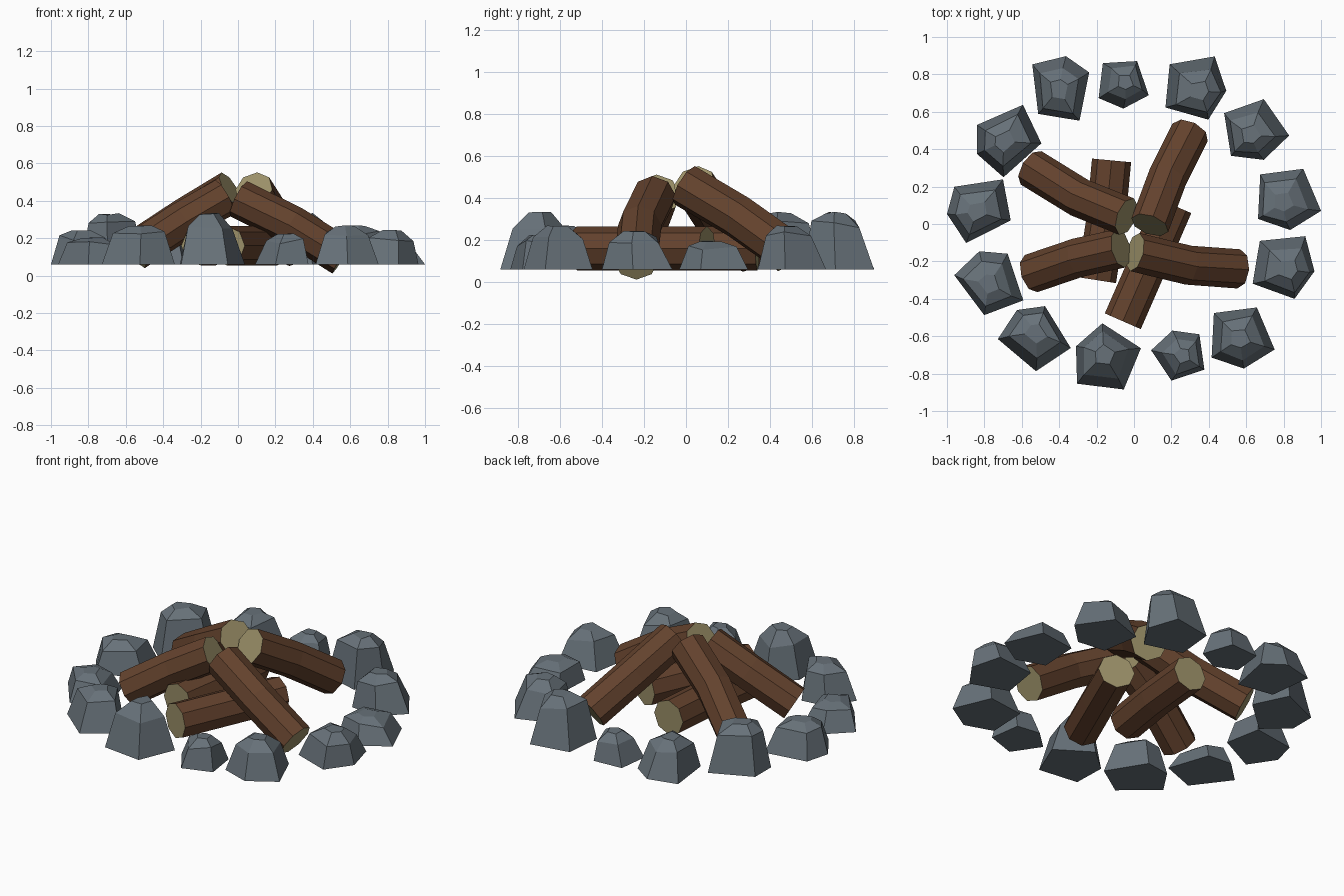
import bpy, bmesh, math, random
from mathutils import Vector, Matrix

cube = bpy.data.objects.get("Cube")
if cube:
    bpy.data.objects.remove(cube, do_unlink=True)
random.seed(4)


def material(name, colour):
    m = bpy.data.materials.new(name)
    m.use_nodes = True
    m.diffuse_color = (*colour, 1)
    bsdf = next(n for n in m.node_tree.nodes if n.type == "BSDF_PRINCIPLED")
    bsdf.inputs["Base Color"].default_value = (*colour, 1)
    bsdf.inputs["Roughness"].default_value = 0.9
    return m


BARK = material("bark brown", (0.125, 0.054, 0.026))
WOOD = material("cut wood", (0.33, 0.28, 0.14))
STONE = material("stone grey", (0.135, 0.165, 0.19))


def loft(name, rings, materials, cap_material):
    """Skin a stack of closed rings and cap both ends."""
    bm = bmesh.new()
    loops = [[bm.verts.new(p) for p in ring] for ring in rings]
    n = len(loops[0])
    for a, b in zip(loops, loops[1:]):
        for i in range(n):
            j = (i + 1) % n
            bm.faces.new((a[i], a[j], b[j], b[i]))
    for end in (loops[0], loops[-1]):
        bm.faces.new(end).material_index = cap_material
    bmesh.ops.recalc_face_normals(bm, faces=bm.faces)
    mesh = bpy.data.meshes.new(name)
    bm.to_mesh(mesh)
    bm.free()
    for m in materials:
        mesh.materials.append(m)
    obj = bpy.data.objects.new(name, mesh)
    bpy.context.collection.objects.link(obj)


def log(name, path, radius=0.105, sides=8):
    """Octagonal log bent at its middle point, with pale cut ends."""
    pts = [Vector(p) for p in path]
    rings = []
    for i, p in enumerate(pts):
        along = (pts[min(i + 1, len(pts) - 1)] - pts[max(i - 1, 0)]).normalized()
        side = along.cross(Vector((0, 0, 1))).normalized()
        up = side.cross(along)
        rings.append([p + radius * (up * math.cos(t) + side * math.sin(t))
                      for t in (math.tau * k / sides for k in range(sides))])
    loft(name, rings, [BARK, WOOD], 1)


# Two logs lying flat, four leaning on them
log("flat_log_right", [(-0.06, -0.52, 0.16), (0.08, -0.2, 0.16), (0.21, 0.1, 0.16)])
log("flat_log_left", [(-0.2, -0.3, 0.16), (-0.15, 0.02, 0.16), (-0.12, 0.34, 0.16)])
log("leaning_log_back_left", [(-0.55, 0.3, 0.14), (-0.29, 0.14, 0.31), (-0.04, 0.04, 0.46)])
log("leaning_log_back_right", [(0.3, 0.49, 0.14), (0.18, 0.25, 0.31), (0.085, -0.005, 0.46)])
log("leaning_log_front_left", [(-0.55, -0.265, 0.13), (-0.3, -0.18, 0.29), (-0.07, -0.13, 0.42)])
log("leaning_log_front_right", [(0.56, -0.24, 0.1), (0.29, -0.22, 0.27), (0.005, -0.15, 0.41)])

# Base outlines of the two kinds of stone
BLUNT = [(-0.14, 0.14), (0.09, 0.17), (0.185, -0.055), (0.02, -0.157), (-0.152, -0.098)]
KEEN = [(-0.088, 0.133), (0.062, 0.154), (0.2, -0.07), (0.014, -0.194), (-0.19, -0.022)]
GROUND = 0.06


def stone(name, outline, x, y, turn, size, top):
    """Tapered stone with an uneven shoulder and a small off-centre crown."""
    h = top - GROUND
    spin = Matrix.Rotation(math.radians(turn), 3, "Z")
    base = [spin @ Vector((px, py, 0)) * size for px, py in outline]
    lean = Vector((random.uniform(-0.02, 0.02), random.uniform(-0.02, 0.02), 0))
    rings = []
    for scale, level, wobble in ((1, 0, 0), (0.7, 0.76, 0.09), (0.3, 0.98, 0.02)):
        rings.append([Vector((x, y, GROUND)) + p * (scale + random.uniform(-wobble, wobble) / 2)
                      + lean * level
                      + Vector((0, 0, h * (level + random.uniform(-wobble, wobble))))
                      for p in base])
    loft(name, rings, [STONE], 0)


# Ring of stones: outline, centre, turn, size, top height
STONES = [
    (KEEN, -0.39, 0.74, -43, 1, 0.27),
    (BLUNT, -0.064, 0.742, -4, 0.79, 0.225),
    (BLUNT, 0.336, 0.728, 77, 1, 0.335),
    (BLUNT, 0.643, 0.488, 12, 0.97, 0.27),
    (BLUNT, 0.815, 0.125, 0, 1, 0.195),
    (BLUNT, 0.809, -0.226, 73, 1, 0.245),
    (BLUNT, 0.567, -0.616, 0, 1, 0.27),
    (BLUNT, 0.245, -0.69, -169, 0.8, 0.225),
    (BLUNT, -0.16, -0.717, -120, 1.03, 0.335),
    (KEEN, -0.538, -0.593, 0, 1, 0.27),
    (KEEN, -0.771, -0.295, -13, 1, 0.205),
    (KEEN, -0.843, 0.082, 67, 1, 0.245),
    (KEEN, -0.693, 0.445, 82, 1.02, 0.335),
]
for number, row in enumerate(STONES, 1):
    stone(f"ring_stone_{number}", *row)
